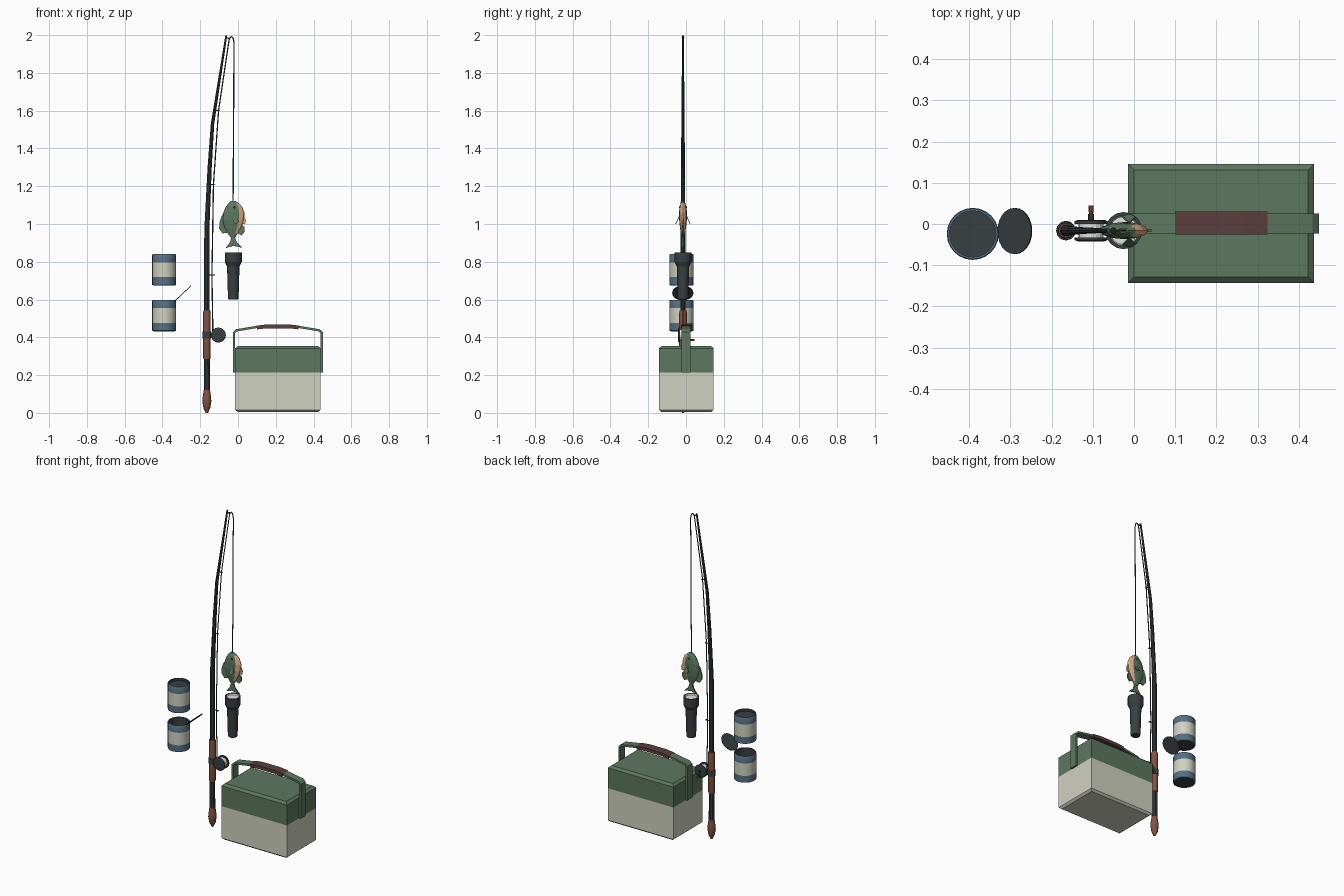
import bpy, bmesh, math
from mathutils import Vector, Matrix

if "Cube" in bpy.data.objects:
    bpy.data.objects.remove(bpy.data.objects["Cube"])

def mat(name, r, g, b):
    m = bpy.data.materials.new(name)
    lin = [((c / 255 + 0.055) / 1.055) ** 2.4 for c in (r, g, b)]
    m.diffuse_color = (*lin, 1)
    m.use_nodes = True
    m.node_tree.nodes["Principled BSDF"].inputs["Base Color"].default_value = m.diffuse_color
    return m

GREEN = mat("moss green", 92, 120, 96)
CREAM = mat("cream", 208, 210, 193)
DARK = mat("charcoal", 57, 63, 65)
CORK = mat("cork brown", 132, 82, 64)
MAROON = mat("maroon grip", 92, 62, 62)
BLUE = mat("tin blue", 86, 112, 133)
TAN = mat("belly tan", 222, 174, 132)
LENS = mat("lens white", 228, 230, 226)
Y0 = -0.016  # shared depth of the rod, fish and flashlight

def loft(name, rings, mats, index=None, smooth=False, matrix=None):
    """Skin a stack of equal-sized rings, cap both ends; index gives a slot per band."""
    bm = bmesh.new()
    vs = [[bm.verts.new(p) for p in ring] for ring in rings]
    n = len(vs[0])
    for i in range(len(vs) - 1):
        for k in range(n):
            f = bm.faces.new((vs[i][k], vs[i][(k + 1) % n], vs[i + 1][(k + 1) % n], vs[i + 1][k]))
            f.material_index = index[i] if index else 0
    for ring, slot in ((vs[0], 0), (vs[-1], -1)):
        f = bm.faces.new(ring)
        f.material_index = index[slot] if index else 0
    bmesh.ops.recalc_face_normals(bm, faces=bm.faces)
    me = bpy.data.meshes.new(name)
    bm.to_mesh(me)
    bm.free()
    for m in mats:
        me.materials.append(m)
    ob = bpy.data.objects.new(name, me)
    bpy.context.collection.objects.link(ob)
    if matrix:
        ob.matrix_world = matrix
    if smooth:
        bpy.context.view_layer.objects.active = ob
        ob.select_set(True)
        bpy.ops.object.shade_smooth_by_angle(angle=math.radians(35))
        ob.select_set(False)
    return ob

def lathe(name, profile, mats, at, index=None, sides=16, axis=(0, 0, 1), smooth=False):
    """Turn (radius, height) pairs about an axis through a point."""
    rings = [[(r * math.cos(a), r * math.sin(a), z) for a in
              [2 * math.pi * k / sides for k in range(sides)]] for r, z in profile]
    q = Vector(axis).to_track_quat('Z', 'Y').to_matrix().to_4x4()
    return loft(name, rings, mats, index, smooth, Matrix.Translation(at) @ q)

def sweep(name, path, size, material, sides=6, y=Y0, smooth=False):
    """Tube along (x, z) points; size(i) gives the half-extents in the path plane and in y."""
    rings = []
    pts = [Vector(p) for p in path]
    for i, p in enumerate(pts):
        a = (p - pts[i - 1]).normalized() if i else (pts[1] - p).normalized()
        b = (pts[i + 1] - p).normalized() if i < len(pts) - 1 else a
        t = (a + b).normalized()
        nrm = Vector((-t.y, t.x)) / max(0.5, t.dot(a))
        w, d = size(i)
        off = math.pi / 4 if sides == 4 else 0
        s = math.sqrt(2) if sides == 4 else 1
        ring = []
        for k in range(sides):
            ang = 2 * math.pi * k / sides + off
            c = p + nrm * w * s * math.cos(ang)
            ring.append((c.x, y + d * s * math.sin(ang), c.y))
        rings.append(ring)
    return loft(name, rings, [material], smooth=smooth)

def plate(name, outline, material, y=Y0, thick=0.004):
    """Thin fin cut from an (x, z) outline."""
    return loft(name, [[(x, y + s * thick, z) for x, z in outline] for s in (-1, 1)], [material])

# --- cool box: chamfered body in two colours
rings = []
for inset, z in ((0.013, 0.005), (0, 0.016), (0, 0.215), (0, 0.342), (0.015, 0.355)):
    x0, x1, y0, y1 = -0.015 + inset, 0.437 - inset, -0.143 + inset, 0.146 - inset
    rings.append([(x0, y0, z), (x1, y0, z), (x1, y1, z), (x0, y1, z)])
loft("cool_box", rings, [CREAM, GREEN], [0, 0, 1, 1])

# --- carry handle strap and its grip
strap = [(-0.021, 0.215), (-0.021, 0.425), (-0.008, 0.437), (0.1, 0.455),
         (0.322, 0.455), (0.43, 0.437), (0.443, 0.425), (0.443, 0.215)]
sweep("box_handle", strap, lambda i: (0.006, 0.024), GREEN, 4, y=0.001)
sweep("handle_grip", [(0.1, 0.452), (0.15, 0.458), (0.272, 0.458), (0.322, 0.452)],
      lambda i: (0.010, 0.028), MAROON, 4, y=0.002)

# --- fishing rod: butt, bent blank, fore grip
RX = -0.165
lathe("rod_butt", [(0.006, 0), (0.018, 0.025), (0.024, 0.06), (0.022, 0.085), (0.017, 0.12)],
      [CORK], (RX, Y0, 0), sides=12, smooth=True)
blank = [(RX, 0.1), (RX, 0.6), (RX, 0.97), (-0.150, 1.3), (-0.135, 1.53), (-0.062, 1.998)]
radii = [0.016, 0.015, 0.0135, 0.011, 0.009, 0.005]
sweep("rod_blank", blank, lambda i: (radii[i], radii[i]), DARK, 10, smooth=True)
lathe("rod_fore_grip", [(0.018, 0.285), (0.02, 0.295), (0.02, 0.53), (0.018, 0.542)],
      [CORK], (RX, Y0, 0), sides=12, smooth=True)

# --- line guides: a short foot and a small ring each
for i, (x, z, reach) in enumerate(((-0.165, 0.73, 0.035), (-0.154, 1.21, 0.026),
                                   (-0.125, 1.6, 0.022), (-0.064, 1.985, 0.014))):
    sweep(f"guide_foot_{i}", [(x, z), (x + reach, z)], lambda i: (0.003, 0.003), DARK)
    bpy.ops.mesh.primitive_torus_add(location=(x + reach, Y0, z), major_radius=0.006,
                                     minor_radius=0.002, major_segments=10, minor_segments=5)
    bpy.context.object.name = f"guide_ring_{i}"
    bpy.context.object.data.materials.append(DARK)

# --- reel: clamp, foot, spool between two discs, crank
lathe("reel_clamp", [(0.023, 0.395), (0.023, 0.43)], [DARK], (RX, Y0, 0), sides=12)
sweep("reel_foot", [(RX, 0.412), (-0.11, 0.412)], lambda i: (0.009, 0.009), DARK, 4)
lathe("reel", [(0.032, 0), (0.04, 0.003), (0.04, 0.009), (0.03, 0.009), (0.03, 0.042),
               (0.04, 0.042), (0.04, 0.049), (0.032, 0.052)], [DARK, LENS],
      (-0.104, -0.042, 0.412), [0, 0, 0, 1, 0, 0, 0], axis=(0, 1, 0))
lathe("crank_axle", [(0.007, 0), (0.007, 0.016)], [DARK], (-0.104, 0.008, 0.412), sides=8, axis=(0, 1, 0))
sweep("crank_arm", [(-0.104, 0.42), (-0.104, 0.38)], lambda i: (0.005, 0.003), DARK, 4, y=0.021)
lathe("crank_knob", [(0.004, 0), (0.006, 0.01), (0.006, 0.024)], [CORK],
      (-0.104, 0.021, 0.386), sides=8, axis=(0, 1, 0))

# --- fishing line up the guides, over the tip and down to the fish
line = [(-0.133, 0.42), (-0.138, 0.73), (-0.130, 1.21), (-0.103, 1.6), (-0.051, 1.95), (-0.046, 1.98),
        (-0.036, 1.992), (-0.026, 1.985), (-0.021, 1.96), (-0.026, 1.11)]
sweep("fishing_line", line, lambda i: (0.0032, 0.0032), DARK, 6)

# --- fish: rings up the body (z, centre x, half width, half depth), belly side tan
body = [(0.925, -0.026, 0.010, 0.005), (0.95, -0.028, 0.026, 0.010), (0.98, -0.028, 0.046, 0.016),
        (1.02, -0.026, 0.058, 0.020), (1.06, -0.022, 0.056, 0.021), (1.09, -0.021, 0.044, 0.018),
        (1.11, -0.023, 0.028, 0.012), (1.122, -0.026, 0.012, 0.006)]
fish = loft("fish_body", [[(cx + w * math.cos(k * math.pi / 6), Y0 + d * math.sin(k * math.pi / 6), z)
                           for k in range(12)] for z, cx, w, d in body], [GREEN, TAN])
for f in fish.data.polygons:
    if f.center.x > 0.004 - abs(f.center.z - 1.04) * 0.1:
        f.material_index = 1
plate("fish_tail", [(-0.034, 0.935), (-0.018, 0.935), (-0.008, 0.905), (0.022, 0.875),
                    (-0.026, 0.884), (-0.066, 0.872), (-0.042, 0.905)], GREEN)
plate("fish_dorsal_fin", [(-0.05, 0.955), (-0.082, 0.95), (-0.1, 0.975), (-0.098, 1.01),
                          (-0.085, 1.045), (-0.07, 1.06), (-0.06, 1.0)], GREEN)
plate("fish_anal_fin", [(-0.01, 0.955), (0.02, 0.94), (0.036, 0.96), (0.034, 0.985), (0.012, 1.0)], GREEN)
plate("fish_belly_fin", [(0.02, 1.0), (0.038, 1.0), (0.042, 1.02), (0.03, 1.05)], TAN)
for s, side in ((-1, "left"), (1, "right")):
    # pectoral fin splayed outwards and a small eye
    loft(f"fish_{side}_fin", [[(x, Y0 + s * (0.018 + (1.045 - z) * 0.45) + t, z) for x, z in
         ((-0.012, 1.045), (-0.028, 1.01), (-0.012, 1.0), (0.004, 1.012))] for t in (-0.002, 0.002)], [GREEN])
    lathe(f"fish_{side}_eye", [(0.007, 0), (0.004, 0.005)], [DARK], (-0.020, Y0 + s * 0.0155, 1.088),
          sides=8, axis=(0, s, 0))

# --- flashlight: tapered barrel, flared head and lens
lathe("flashlight", [(0.025, 0.6), (0.028, 0.606), (0.033, 0.775), (0.045, 0.8), (0.045, 0.85),
                     (0.037, 0.85), (0.034, 0.842)], [DARK, LENS], (-0.025, Y0, 0),
      [0, 0, 0, 0, 0, 1], sides=16)

# --- tins: blue ends, cream label, recessed dark top and base
for name, z, deep in (("lower_tin", 0.432, 0.13), ("upper_tin", 0.674, 0.015)):
    lathe(name, [(0.056, 0.005), (0.056, 0), (0.063, 0.003), (0.063, 0.045), (0.063, 0.123), (0.063, 0.163),
                 (0.061, 0.166), (0.056, 0.166), (0.056, 0.166 - deep)], [DARK, BLUE, CREAM],
          (-0.391, -0.024, z), [0, 1, 1, 2, 1, 1, 1, 0], sides=24, smooth=True)
lathe("opened_tin_lid", [(0.056, -0.002), (0.056, 0.002)], [DARK], (-0.289, -0.017, 0.635),
      sides=24, axis=(-0.68, 0, 0.73))
